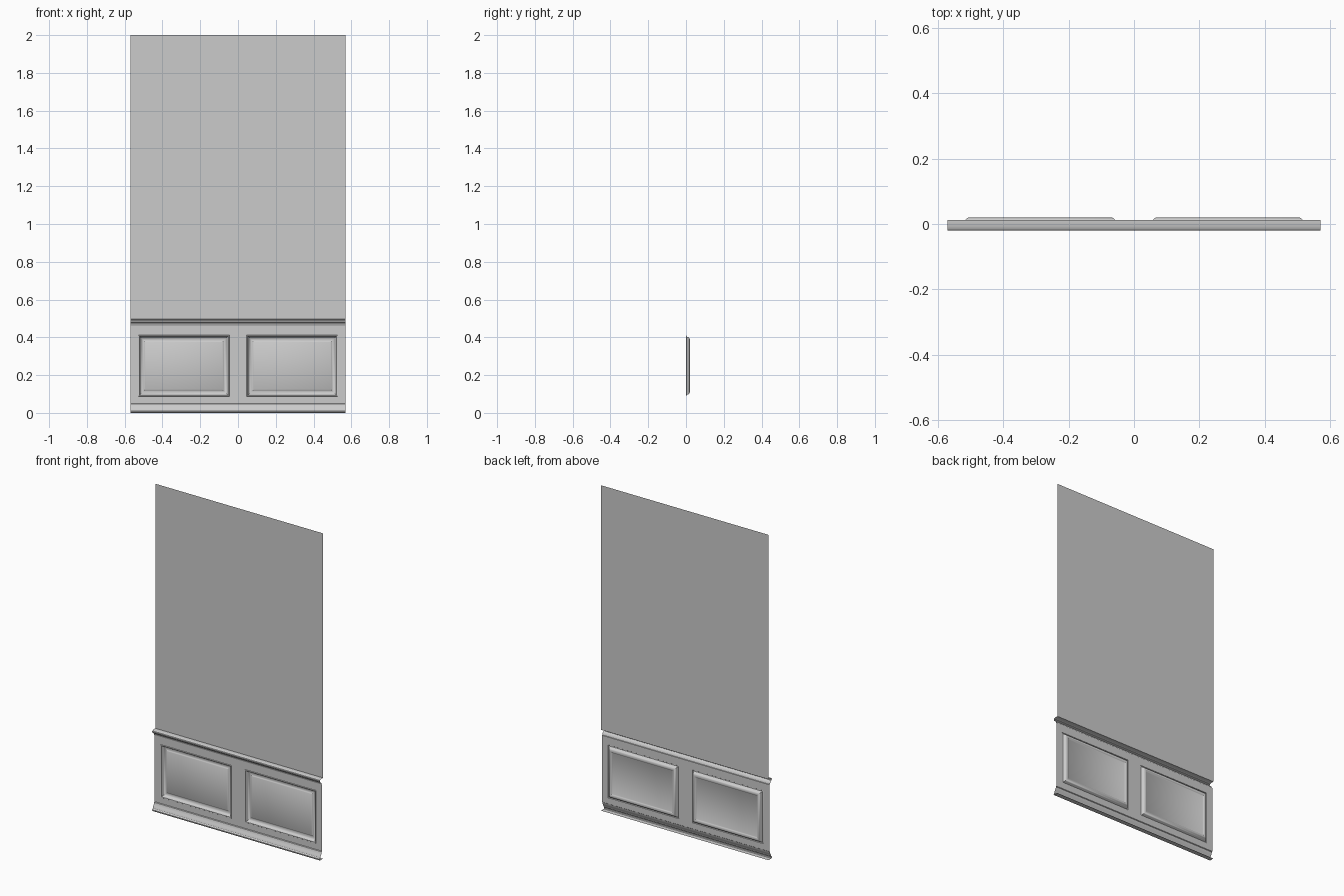
import bpy, bmesh

if "Cube" in bpy.data.objects:
    bpy.data.objects.remove(bpy.data.objects["Cube"])

HALF_W = 0.57
WALL_Y, FRAME_Y = 0.012, 0.003


def finish(bm, name, smooth=True):
    me = bpy.data.meshes.new(name)
    bm.to_mesh(me)
    bm.free()
    ob = bpy.data.objects.new(name, me)
    bpy.context.collection.objects.link(ob)
    if smooth:
        bpy.context.view_layer.objects.active = ob
        ob.select_set(True)
        bpy.ops.object.shade_smooth_by_angle(angle=0.6)
        ob.select_set(False)
    return ob


def sweep(name, profile):
    """Open (y, z) profile, listed bottom to top, run across the full width."""
    bm = bmesh.new()
    rows = [[bm.verts.new((x, y, z)) for x in (-HALF_W, HALF_W)] for y, z in profile]
    for a, b in zip(rows, rows[1:]):
        bm.faces.new((a[0], a[1], b[1], b[0]))
    return finish(bm, name)


# Plain upper wall sheet
sweep("upper_wall", [(WALL_Y, 0.497), (WALL_Y, 2.0)])

# Chair rail moulding with a cove below and a stepped nose
sweep("chair_rail", [(FRAME_Y, 0.460), (-0.001, 0.461), (-0.003, 0.468),
                     (-0.007, 0.475), (-0.013, 0.479), (-0.016, 0.480),
                     (-0.016, 0.483), (-0.019, 0.485), (-0.020, 0.489),
                     (-0.018, 0.493), (-0.013, 0.495), (-0.008, 0.497), (WALL_Y, 0.497)])

# Baseboard moulding flaring forward to the floor
sweep("baseboard", [(WALL_Y, 0.0), (-0.017, 0.0), (-0.020, 0.004), (-0.020, 0.009),
                    (-0.017, 0.013), (-0.014, 0.015), (-0.012, 0.021),
                    (-0.007, 0.030), (-0.003, 0.038), (-0.001, 0.047), (FRAME_Y, 0.050)])

# Flat frame with two rectangular openings
CX, PW, Z0, Z1 = 0.2865, 0.241, 0.087, 0.412
xs = [-HALF_W, -CX - PW, -CX + PW, CX - PW, CX + PW, HALF_W]
zs = [0.050, Z0, Z1, 0.460]
bm = bmesh.new()
grid = [[bm.verts.new((x, FRAME_Y, z)) for x in xs] for z in zs]
for r in range(3):
    for c in range(5):
        if r == 1 and c in (1, 3):
            continue
        bm.faces.new((grid[r][c], grid[r][c + 1], grid[r + 1][c + 1], grid[r + 1][c]))
finish(bm, "panel_frame", False)


# Sunken panels: nested rectangular rings of (inset, y), raised field in the middle
def panel(name, cx):
    steps = [(0.0, FRAME_Y), (0.002, 0.0), (0.006, 0.001), (0.009, 0.006),
             (0.012, 0.013), (0.017, 0.018), (0.022, 0.020), (0.028, 0.019),
             (0.033, 0.016), (0.037, 0.0135)]
    bm = bmesh.new()
    rings = []
    for d, y in steps:
        x0, x1, z0, z1 = cx - PW + d, cx + PW - d, Z0 + d, Z1 - d
        rings.append([bm.verts.new((x, y, z))
                      for x, z in ((x0, z0), (x1, z0), (x1, z1), (x0, z1))])
    for a, b in zip(rings, rings[1:]):
        for i in range(4):
            j = (i + 1) % 4
            bm.faces.new((a[i], a[j], b[j], b[i]))
    bm.faces.new(rings[-1])
    finish(bm, name)


for side, name in ((-1, "panel_left"), (1, "panel_right")):
    panel(name, side * CX)
